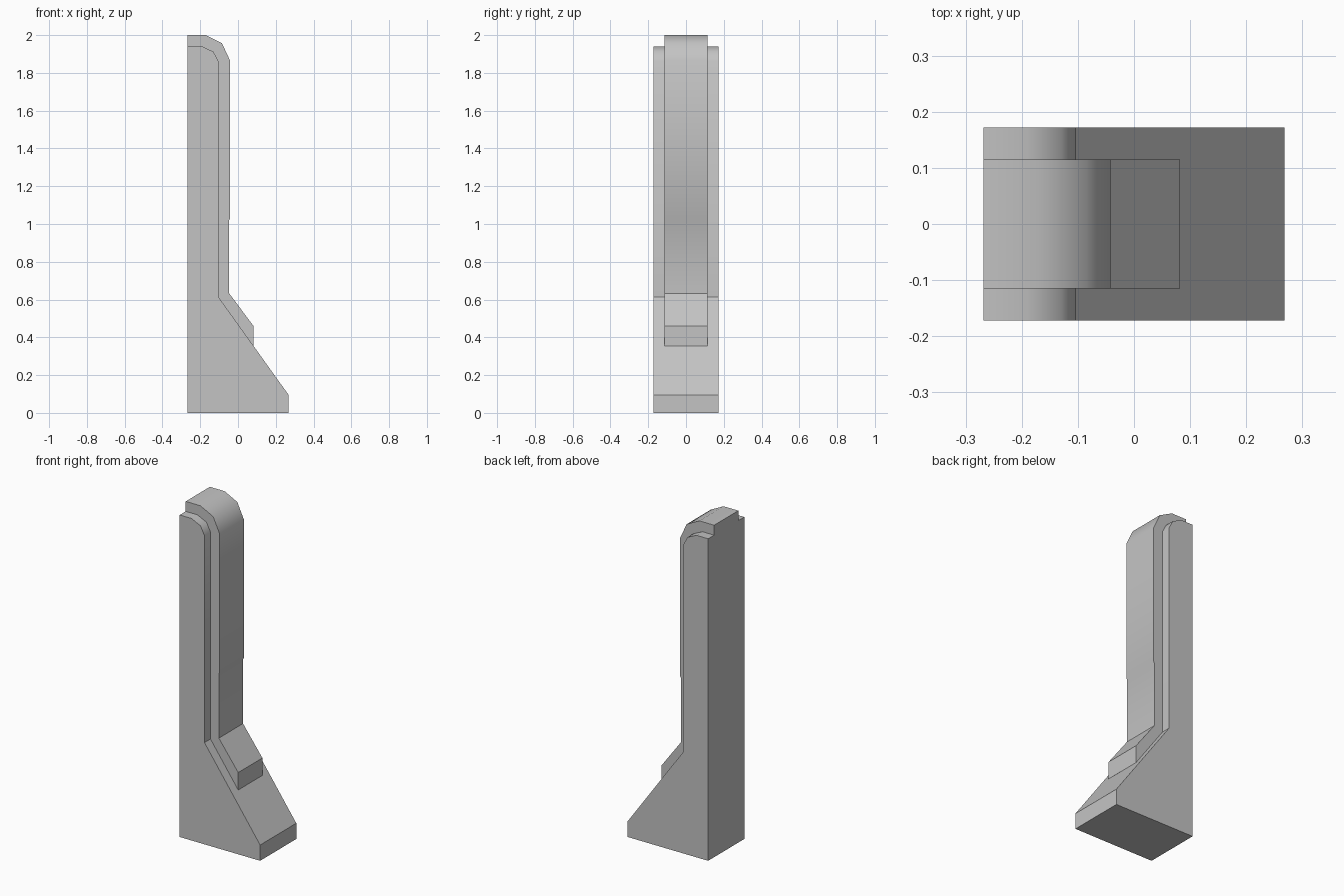
import bpy, bmesh, math

cube = bpy.data.objects.get("Cube")
if cube:
    bpy.data.objects.remove(cube, do_unlink=True)

grey = bpy.data.materials.new("plain grey")
grey.use_nodes = True
colour = (0.55, 0.55, 0.55, 1)
grey.diffuse_color = colour
grey.node_tree.nodes["Principled BSDF"].inputs["Base Color"].default_value = colour


def extrude_profile(name, profile, half_width):
    """Extrude an (x, z) outline along y, smooth only around the rounded top."""
    bm = bmesh.new()
    face = bm.faces.new([bm.verts.new((x, -half_width, z)) for x, z in profile])
    new = bmesh.ops.extrude_face_region(bm, geom=[face])["geom"]
    verts = [v for v in new if isinstance(v, bmesh.types.BMVert)]
    bmesh.ops.translate(bm, verts=verts, vec=(0, 2 * half_width, 0))
    bmesh.ops.recalc_face_normals(bm, faces=bm.faces)
    for f in bm.faces:
        f.smooth = True
    for e in bm.edges:
        low = max(v.co.z for v in e.verts) < 0.7
        e.smooth = not low and e.calc_face_angle() < math.radians(40)
    mesh = bpy.data.meshes.new(name)
    bm.to_mesh(mesh)
    bm.free()
    mesh.materials.append(grey)
    obj = bpy.data.objects.new(name, mesh)
    bpy.context.collection.objects.link(obj)
    return obj


BACK = -0.268

# Wide post with a sloping foot
extrude_profile("post_body", [
    (BACK, 0), (0.268, 0), (0.268, 0.095), (-0.103, 0.613), (-0.103, 1.86),
    (-0.13, 1.912), (-0.19, 1.94), (BACK, 1.94)], 0.172)

# Narrow raised band over the top and down the face, its inner side buried in the post
extrude_profile("raised_band", [
    (BACK, 2), (-0.17, 2), (-0.085, 1.957), (-0.042, 1.865), (-0.042, 1.03),
    (-0.047, 1.02), (-0.047, 0.633), (0.082, 0.46), (0.082, 0.355),
    (0.04, 0.36), (-0.15, 0.6), (-0.15, 1.85), (-0.2, 1.9), (BACK, 1.94)], 0.115)
